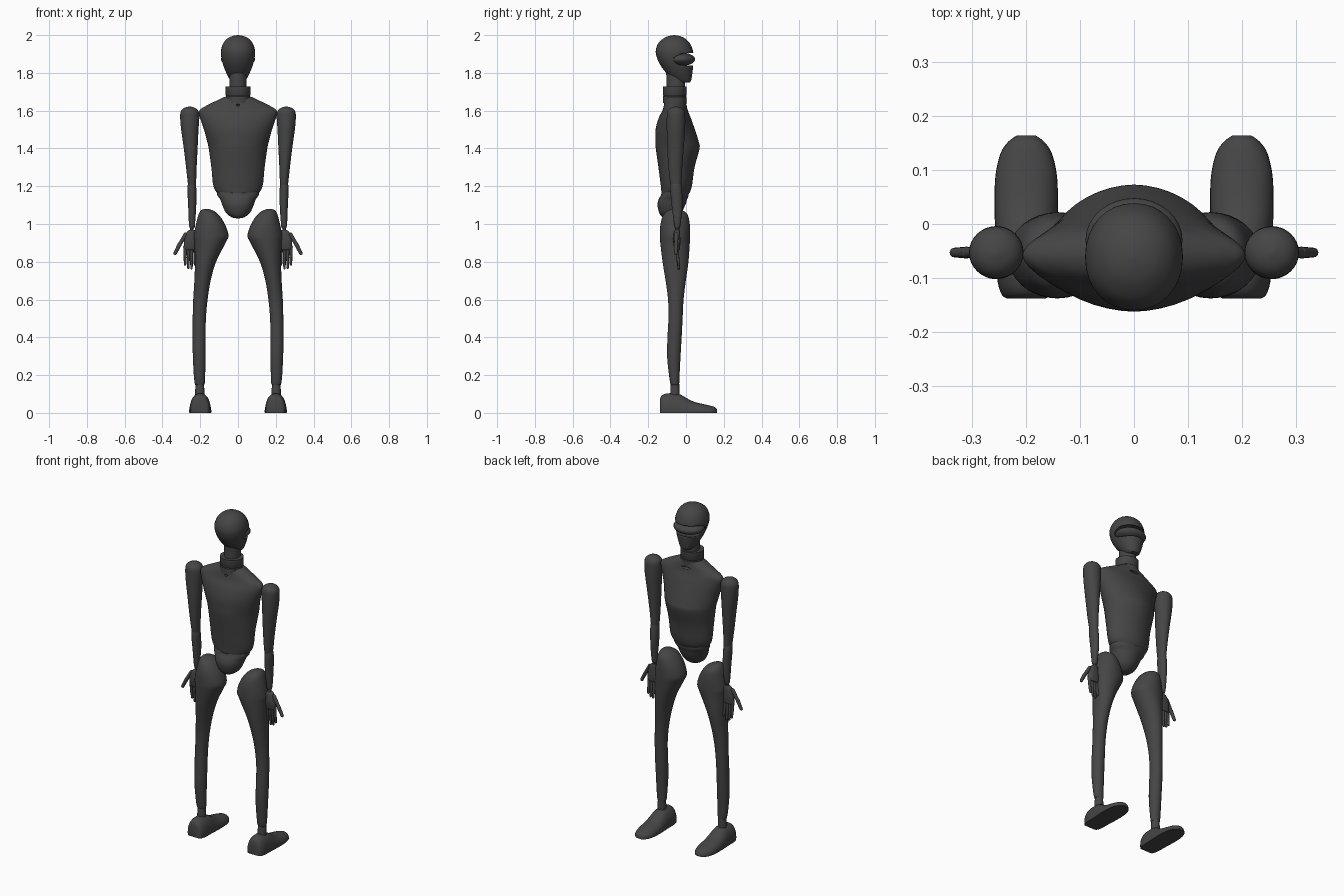
import bpy, bmesh, math
from mathutils import Vector, Matrix

charcoal = bpy.data.materials.new("charcoal")
charcoal.diffuse_color = (0.06, 0.06, 0.06, 1)


def finish(name, bm, mirror=False, angle=40):
    bmesh.ops.recalc_face_normals(bm, faces=bm.faces)
    me = bpy.data.meshes.new(name)
    bm.to_mesh(me)
    bm.free()
    ob = bpy.data.objects.new(name, me)
    bpy.context.collection.objects.link(ob)
    me.materials.append(charcoal)
    if mirror:
        ob.modifiers.new("mirror", 'MIRROR').use_bisect_axis = (False, False, False)
    bpy.ops.object.select_all(action='DESELECT')
    ob.select_set(True)
    bpy.context.view_layer.objects.active = ob
    bpy.ops.object.shade_smooth_by_angle(angle=math.radians(angle))
    return ob


def spline(a, b, c, d, t):
    return 0.5 * (2 * b + (c - a) * t + (2 * a - 5 * b + 4 * c - d) * t * t
                  + (3 * b - a - 3 * c + d) * t ** 3)


def loft(name, keys, mirror=False, power=2.0, seg=32, sub=4, along_y=False):
    """Skin of rounded rings; key = (height, x min, x max, depth min, depth max)."""
    rows = []
    n = len(keys)
    for i in range(n - 1):
        four = [keys[max(0, min(n - 1, i + k))] for k in (-1, 0, 1, 2)]
        rows += [[spline(*v, s / sub) for v in zip(*four)] for s in range(sub)]
    rows.append(list(keys[-1]))
    bm = bmesh.new()
    rings = []
    for h, x0, x1, d0, d1 in rows:
        ring = []
        for k in range(seg):
            a = 2 * math.pi * k / seg
            c, s = math.cos(a), math.sin(a)
            x = (x0 + x1) / 2 + (x1 - x0) / 2 * math.copysign(abs(c) ** (2 / power), c)
            d = (d0 + d1) / 2 + (d1 - d0) / 2 * math.copysign(abs(s) ** (2 / power), s)
            ring.append(bm.verts.new((x, h, max(d, 0)) if along_y else (x, d, h)))
        rings.append(ring)
    for a, b in zip(rings, rings[1:]):
        for k in range(seg):
            j = (k + 1) % seg
            bm.faces.new((a[k], a[j], b[j], b[k]))
    bm.faces.new(rings[0])
    bm.faces.new(rings[-1])
    if along_y:
        bmesh.ops.remove_doubles(bm, verts=bm.verts, dist=0.0002)
    return finish(name, bm, mirror)


def ellipsoid(name, center, radii, mirror=False):
    bm = bmesh.new()
    bmesh.ops.create_uvsphere(bm, u_segments=32, v_segments=20, radius=1,
                              matrix=Matrix.Translation(center) @ Matrix.Diagonal((*radii, 1)))
    return finish(name, bm, mirror)


def limb(name, p, q, r0, r1):
    """Mirrored tapered rod with round ends, used for fingers."""
    p, q = Vector(p), Vector(q)
    rot = (q - p).to_track_quat('Z', 'Y').to_matrix().to_4x4()
    bm = bmesh.new()
    bmesh.ops.create_cone(bm, cap_ends=True, segments=12, radius1=r0, radius2=r1,
                          depth=(q - p).length, matrix=Matrix.Translation((p + q) / 2) @ rot)
    for c, r in ((p, r0), (q, r1)):
        bmesh.ops.create_uvsphere(bm, u_segments=12, v_segments=8, radius=r,
                                  matrix=Matrix.Translation(c))
    return finish(name, bm, True)


def cut(ob, cutter):
    cutter.hide_render = True
    cutter.hide_viewport = True
    m = ob.modifiers.new("cut", 'BOOLEAN')
    m.operation, m.solver, m.object = 'DIFFERENCE', 'EXACT', cutter


# Head with a recessed wraparound visor
head = loft("head", [
    (1.750, -.028, .028, -.030, .020), (1.762, -.042, .042, -.065, .028),
    (1.80, -.062, .062, -.105, .034), (1.84, -.078, .078, -.135, .038),
    (1.88, -.088, .088, -.154, .040), (1.92, -.090, .090, -.160, .036),
    (1.96, -.076, .076, -.145, .018), (1.985, -.052, .052, -.115, -.010),
    (1.996, -.026, .026, -.088, -.037), (2.0, -.002, .002, -.064, -.060)], power=2.1)
cut(head, ellipsoid("visor_recess_cutter", (0, -.012, 1.872), (.115, .080, .042)))
ellipsoid("visor", (0, -.030, 1.872), (.090, .078, .036))

# Neck and collar
loft("neck", [(1.66, -.045, .045, -.10, -.005), (1.80, -.045, .045, -.105, -.005)], sub=1)
loft("collar", [(1.64, -.066, .066, -.122, .002), (1.675, -.066, .066, -.122, .002),
                (1.678, -.063, .063, -.119, -.001), (1.682, -.066, .066, -.122, .002),
                (1.728, -.066, .066, -.122, .002)], sub=1)

# Torso shell with small slots under the collar
torso = loft("torso", [
    (1.155, -.085, .085, -.110, .000), (1.16, -.105, .105, -.128, .015),
    (1.20, -.130, .130, -.133, .031), (1.30, -.141, .141, -.146, .045),
    (1.40, -.155, .155, -.160, .072), (1.44, -.164, .164, -.162, .066),
    (1.50, -.180, .180, -.161, .047), (1.56, -.200, .200, -.145, .026),
    (1.60, -.205, .205, -.125, .010), (1.625, -.170, .170, -.118, .004),
    (1.65, -.120, .120, -.114, .001), (1.672, -.074, .074, -.110, -.004)], power=1.85, seg=40)
cut(torso, ellipsoid("front_slot_cutter", (0, .012, 1.632), (.038, .020, .008)))
cut(torso, ellipsoid("back_slot_cutter", (0, -.122, 1.63), (.010, .018, .006)))

# Pelvis
loft("pelvis", [
    (1.03, -.006, .006, -.098, -.086), (1.036, -.034, .034, -.125, -.055),
    (1.06, -.064, .064, -.142, -.025), (1.10, -.083, .083, -.151, -.004),
    (1.13, -.094, .094, -.145, .006), (1.155, -.110, .110, -.132, .014),
    (1.19, -.110, .110, -.120, .014)])

# Arms
loft("upper_arm", [
    (1.622, .252, .260, -.058, -.050), (1.614, .226, .286, -.083, -.024),
    (1.595, .208, .303, -.099, -.007), (1.56, .205, .306, -.102, -.004),
    (1.50, .209, .301, -.102, -.005), (1.40, .214, .287, -.099, -.012),
    (1.30, .219, .275, -.093, -.020), (1.22, .222, .266, -.084, -.024),
    (1.185, .226, .261, -.076, -.030)], True)
loft("forearm", [
    (1.23, .228, .260, -.075, -.030), (1.19, .221, .268, -.083, -.022),
    (1.10, .221, .264, -.076, -.018), (1.02, .226, .261, -.066, -.026),
    (.985, .229, .258, -.060, -.032), (.975, .235, .252, -.054, -.038)], True)

# Hands
loft("wrist", [(.99, .236, .254, -.056, -.038), (.94, .236, .254, -.058, -.036)], True, sub=1, seg=16)
loft("palm", [
    (.968, .232, .258, -.056, -.036), (.955, .222, .272, -.064, -.032),
    (.91, .217, .286, -.068, -.030), (.87, .220, .284, -.062, -.032),
    (.862, .226, .278, -.056, -.036)], True, power=2.6)
for i, (x, tip) in enumerate(((.228, .785), (.246, .765), (.263, .768), (.280, .785))):
    mid = (x, -.044, .825)
    limb(f"finger_base_{i}", (x, -.048, .88), mid, .010, .008)
    limb(f"finger_tip_{i}", mid, (x, -.038, tip), .0085, .006)
limb("thumb_base", (.277, -.050, .945), (.310, -.053, .890), .011, .010)
limb("thumb_tip", (.310, -.053, .890), (.333, -.053, .845), .011, .009)

# Legs
loft("thigh_and_shin", [
    (1.08, .164, .172, -.062, -.052), (1.074, .138, .194, -.090, -.022),
    (1.05, .103, .209, -.119, .008), (1.0, .070, .222, -.135, .020),
    (.94, .050, .234, -.138, .022), (.90, .066, .231, -.136, .020),
    (.80, .116, .228, -.124, .013), (.70, .145, .231, -.108, -.001),
    (.60, .161, .237, -.095, -.013), (.50, .170, .240, -.093, -.018),
    (.40, .171, .241, -.098, -.023), (.30, .171, .239, -.100, -.029),
    (.20, .174, .234, -.090, -.034), (.155, .176, .229, -.083, -.036),
    (.148, .182, .224, -.078, -.040)], True)
loft("ankle", [(.16, .180, .224, -.080, -.036), (.11, .178, .227, -.083, -.034),
               (.08, .180, .225, -.082, -.035)], True)

# Feet, lofted from heel to toe and flattened at the sole
loft("foot", [
    (-.138, .164, .236, -.04, .068), (-.130, .154, .246, -.06, .090),
    (-.10, .146, .254, -.075, .103), (-.04, .144, .256, -.075, .101),
    (.00, .142, .258, -.06, .080), (.04, .141, .259, -.045, .060),
    (.09, .143, .257, -.035, .047), (.13, .152, .248, -.03, .038),
    (.152, .166, .234, -.025, .031), (.164, .182, .218, -.015, .018)],
    True, power=2.2, along_y=True)
